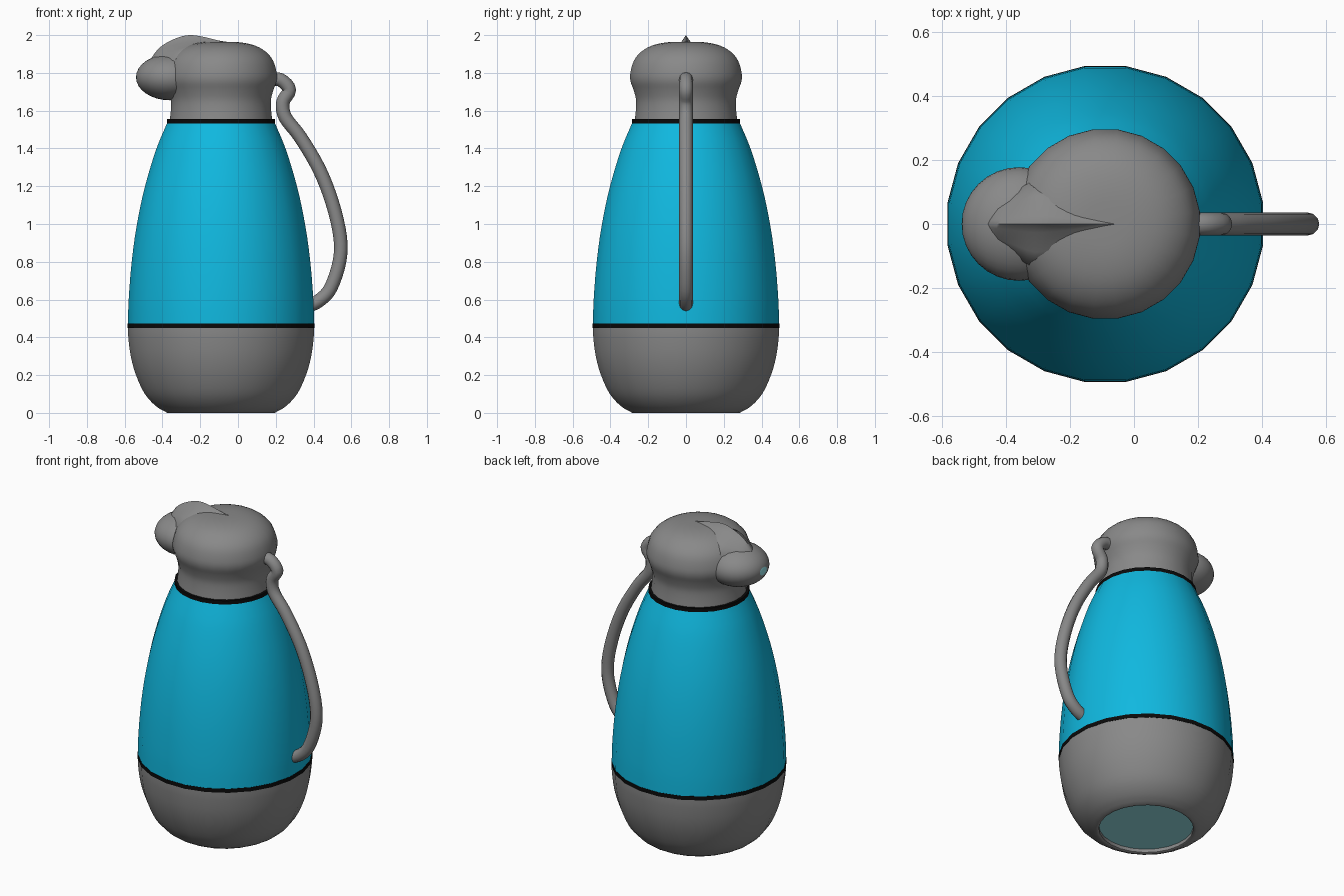
import bpy, bmesh, math
from mathutils import Vector, Matrix

if "Cube" in bpy.data.objects:
    bpy.data.objects.remove(bpy.data.objects["Cube"])

AX = -0.09      # x position of the body axis
SIDES = 24


def material(name, rgb):
    m = bpy.data.materials.new(name)
    m.diffuse_color = (*rgb, 1)
    m.use_nodes = True
    m.node_tree.nodes["Principled BSDF"].inputs["Base Color"].default_value = m.diffuse_color
    return m


GREY = material("grey plastic", (0.25, 0.25, 0.25))
CYAN = material("bright cyan", (0.005, 0.48, 0.74))
BLACK = material("black", (0.003, 0.003, 0.003))
PALE = material("pale cyan", (0.30, 0.75, 0.80))


def finish(name, bm, *mats, angle=40):
    bmesh.ops.recalc_face_normals(bm, faces=bm.faces)
    me = bpy.data.meshes.new(name)
    bm.to_mesh(me)
    bm.free()
    for m in mats:
        me.materials.append(m)
    ob = bpy.data.objects.new(name, me)
    bpy.context.collection.objects.link(ob)
    smooth(ob, angle)
    return ob


def smooth(ob, angle=40):
    bpy.ops.object.select_all(action='DESELECT')
    ob.select_set(True)
    bpy.context.view_layer.objects.active = ob
    bpy.ops.object.shade_smooth_by_angle(angle=math.radians(angle))


def spline(pts, n=3):
    """Smooth curve through the profile points (Catmull-Rom)."""
    p = [Vector(q) for q in pts]
    p = [2 * p[0] - p[1]] + p + [2 * p[-1] - p[-2]]
    out = []
    for i in range(1, len(p) - 2):
        a, b, c, d = p[i - 1:i + 3]
        for k in range(n):
            t = k / n
            out.append(0.5 * (2 * b + (c - a) * t + (2 * a - 5 * b + 4 * c - d) * t * t
                              + (3 * b - a - 3 * c + d) * t ** 3))
    return out + [p[-2]]


def revolve(name, profile, mat, closed=False):
    """Turn a (radius, z) profile around the body axis."""
    bm = bmesh.new()
    k = 1.004   # keeps the faceted outline at the measured radius
    rings = []
    for r, z in profile:
        ring = []
        for i in range(SIDES):
            a = 2 * math.pi * (i + 0.5) / SIDES
            ring.append(bm.verts.new((AX + k * r * math.cos(a), k * r * math.sin(a), z)))
        rings.append(ring)
    pairs = list(zip(rings, rings[1:]))
    if closed:
        pairs.append((rings[-1], rings[0]))
    for lo, hi in pairs:
        for i in range(SIDES):
            j = (i + 1) % SIDES
            bm.faces.new((lo[i], lo[j], hi[j], hi[i]))
    bmesh.ops.remove_doubles(bm, verts=bm.verts, dist=0.0005)
    return finish(name, bm, mat)


# Base cup with a recessed underside
cup = spline([(0.285, 0), (0.345, 0.035), (0.405, 0.10), (0.452, 0.20),
              (0.480, 0.30), (0.493, 0.40), (0.495, 0.455)])
revolve("base_cup", [(0.268, 0.03), (0.268, 0.004), (0.275, 0)] + cup, GREY)
revolve("underside_disc", [(0.27, 0.025), (0, 0.025)], PALE)

# Coloured shell
revolve("shell", spline([(0.495, 0.465), (0.491, 0.60), (0.475, 0.80), (0.447, 1.00),
                         (0.404, 1.20), (0.343, 1.40), (0.284, 1.54)]), CYAN)

# Black seam rings
for name, r, z0, z1 in (("lower_ring", 0.497, 0.450, 0.474),
                        ("upper_ring", 0.287, 1.530, 1.556)):
    revolve(name, [(r - 0.03, z0), (r, z0), (r, z1), (r - 0.03, z1)], BLACK, closed=True)

# Neck and domed lid
revolve("neck_and_lid", spline([(0.273, 1.545), (0.266, 1.61), (0.266, 1.66), (0.279, 1.71),
                                (0.295, 1.755), (0.296, 1.80), (0.277, 1.865), (0.238, 1.912),
                                (0.18, 1.945), (0.10, 1.962), (0, 1.965)]), GREY)

# Spout: flattened ball with its pole cap as the pouring hole
bm = bmesh.new()
bmesh.ops.create_uvsphere(bm, u_segments=32, v_segments=16, radius=1)
bm.transform(Matrix.Translation((-0.36, 0, 1.777)) @ Matrix.Diagonal((0.18, 0.178, 0.122, 1))
             @ Matrix.Rotation(math.pi / 2, 4, 'Y'))
for f in bm.faces:
    if f.calc_center_median().x < -0.5365:
        f.material_index = 1
finish("spout", bm, GREY, PALE)

# Thumb lever: ridged sections along x (x, half width, ridge z, shoulder z, edge z)
sections = spline([(-0.462, 0.045, 1.872, 1.868, 1.83), (-0.43, 0.07, 1.918, 1.906, 1.84),
                   (-0.386, 0.095, 1.955, 1.932, 1.855), (-0.31, 0.135, 1.99, 1.955, 1.88),
                   (-0.245, 0.115, 2.0, 1.965, 1.90), (-0.17, 0.072, 1.988, 1.967, 1.925),
                   (-0.10, 0.035, 1.971, 1.965, 1.94), (-0.04, 0.01, 1.962, 1.96, 1.95)])
bm = bmesh.new()
rows = []
for x, w, ridge, shoulder, edge in sections:
    mid = edge + 0.65 * (shoulder - edge)
    half = [(1, edge - 0.06), (1, edge), (0.65, mid), (0.2, shoulder)]
    pts = [(-t, z) for t, z in half] + [(0, ridge)] + [(t, z) for t, z in reversed(half)]
    rows.append([bm.verts.new((x, t * w, z)) for t, z in pts])
for a, b in zip(rows, rows[1:]):
    for i in range(len(a)):
        j = (i + 1) % len(a)
        bm.faces.new((a[i], a[j], b[j], b[i]))
bm.faces.new(rows[0])
bm.faces.new(rows[-1])
finish("thumb_lever", bm, GREY, angle=60)

# Handle: round tube along a smooth path in the xz plane
path = [(0.16, 1.765), (0.225, 1.763), (0.272, 1.71), (0.238, 1.645), (0.25, 1.565),
        (0.33, 1.46), (0.43, 1.29), (0.50, 1.11), (0.541, 0.93), (0.537, 0.80),
        (0.49, 0.66), (0.43, 0.595), (0.37, 0.565)]
cu = bpy.data.curves.new("handle", 'CURVE')
cu.dimensions = '3D'
cu.bevel_depth = 0.036
cu.bevel_resolution = 4
cu.use_fill_caps = True
cu.materials.append(GREY)
sp = cu.splines.new('POLY')
pts = spline(path, 4)
sp.points.add(len(pts) - 1)
for p, (x, z) in zip(sp.points, pts):
    p.co = (x, 0, z, 1)
handle = bpy.data.objects.new("handle", cu)
bpy.context.collection.objects.link(handle)
bpy.ops.object.select_all(action='DESELECT')
handle.select_set(True)
bpy.context.view_layer.objects.active = handle
bpy.ops.object.convert(target='MESH')
smooth(bpy.context.view_layer.objects.active, 50)
